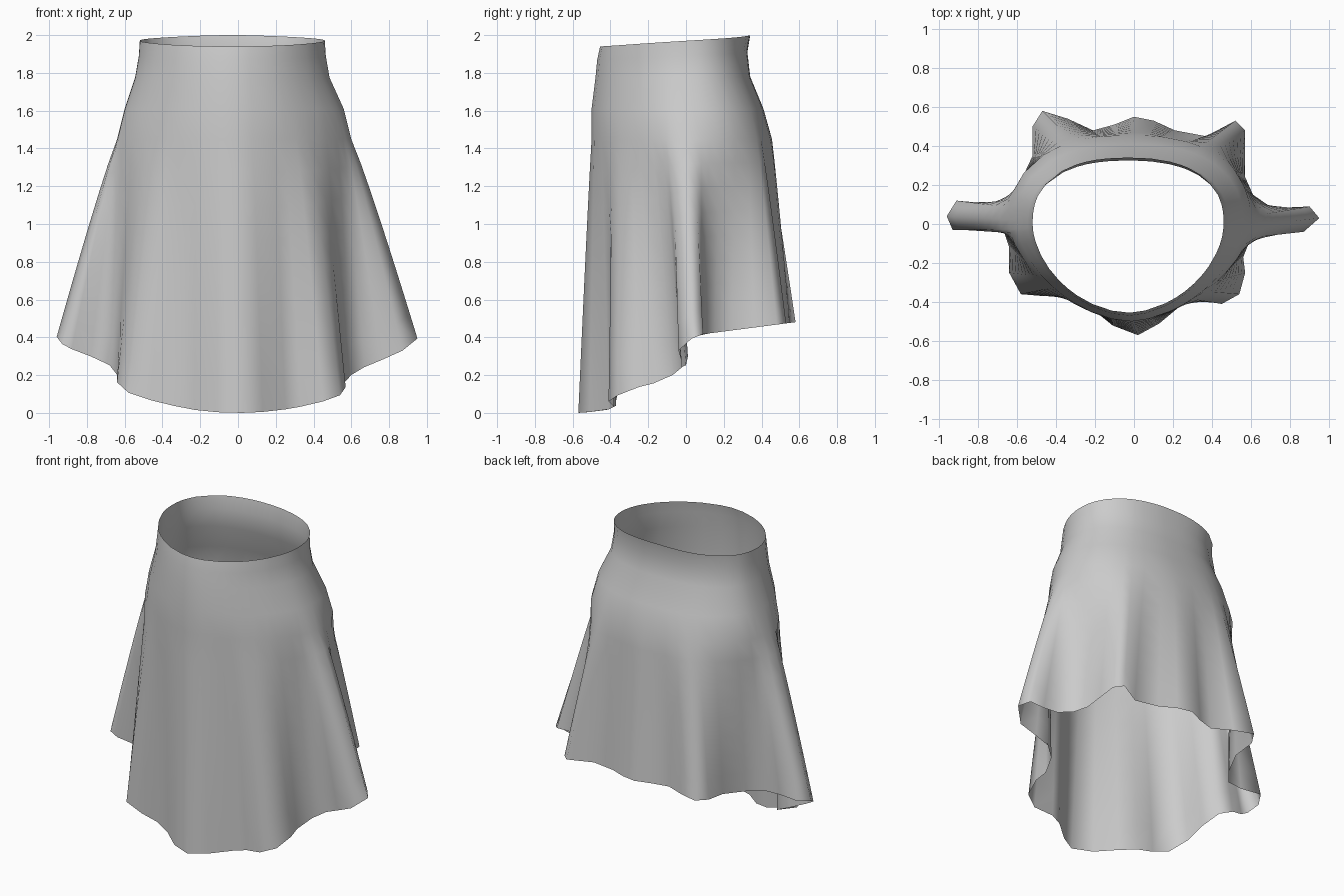
import bpy, bmesh
from math import atan2, cos, sin, pi, hypot

if "Cube" in bpy.data.objects:
    bpy.data.objects.remove(bpy.data.objects["Cube"])

# Hem outline seen from above, anticlockwise from the front centre
HEM = [(0.02, -.57), (.13, -.51), (.25, -.41), (.33, -.38), (.45, -.41), (.54, -.36),
       (.57, -.25), (.56, -.17), (.60, -.07), (.67, -.02), (.76, -.025), (.87, -.04),
       (.95, .03), (.90, .09), (.79, .085), (.69, .095), (.61, .15), (.57, .24), (.57, .36),
       (.57, .48), (.52, .53), (.37, .45), (.21, .48), (.10, .53), (0, .55), (-.10, .51),
       (-.21, .48), (-.34, .54), (-.47, .58), (-.52, .50), (-.52, .35), (-.59, .20),
       (-.66, .11), (-.77, .10), (-.91, .12), (-.96, .04), (-.93, -.03), (-.88, -.03),
       (-.78, .01), (-.68, .0), (-.64, -.12), (-.64, -.25), (-.58, -.36), (-.46, -.37),
       (-.34, -.37), (-.23, -.42), (-.11, -.52)]
N = len(HEM)


def hem_z(x, y):
    # dipped front, short back, step inside the side folds
    if y < 0.05:
        return 0.3 * x * x + 0.3 * max(0, y + 0.38)
    return 0.405 + 0.13 * y


# Angle of each vertical strand: half polar angle, half arc length
arc = [0.0]
for i in range(N):
    p, q = HEM[i], HEM[(i + 1) % N]
    arc.append(arc[-1] + hypot(q[0] - p[0], q[1] - p[1]))
angles = []
for i, (x, y) in enumerate(HEM):
    polar = (atan2(y, x) + pi / 2) % (2 * pi)
    angles.append(0.5 * (polar + 2 * pi * arc[i] / arc[-1]) - pi / 2)


def body_ring(cx, a, front, back, nf, nb, zf, zb):
    ring = []
    for t in angles:
        c, s = cos(t), sin(t)
        n, b = (nf, front) if s < 0 else (nb, back)
        r = ((abs(c) / a) ** n + (abs(s) / b) ** n) ** (-1 / n)
        ring.append((cx + r * c, r * s, zf + (zb - zf) * (0.5 + 0.5 * s)))
    return ring


# Fitted waist and hips
rings = [body_ring(-.03, .49, .455, .34, 1.8, 2.4, 1.94, 2.0),
         body_ring(-.03, .495, .47, .325, 1.8, 2.4, 1.87, 1.91),
         body_ring(-.03, .515, .48, .34, 1.75, 2.4, 1.77, 1.78),
         body_ring(-.02, .58, .50, .41, 1.7, 2.4, 1.61, 1.61),
         body_ring(-.02, .62, .50, .455, 1.65, 2.4, 1.45, 1.45)]

# Flared lower part, folds opening down to the hem
hip = rings[-1]
STEPS = 8
for k in range(1, STEPS + 1):
    t = k / STEPS
    w = t ** 0.92
    rings.append([(h[0] + (x - h[0]) * w, h[1] + (y - h[1]) * w,
                   h[2] + (hem_z(x, y) - h[2]) * t)
                  for h, (x, y) in zip(hip, HEM)])

bm = bmesh.new()
rows = [[bm.verts.new(p) for p in ring] for ring in rings]
for up, lo in zip(rows, rows[1:]):
    for i in range(N):
        j = (i + 1) % N
        bm.faces.new((up[i], lo[i], lo[j], up[j]))
for f in bm.faces:
    f.smooth = True
mesh = bpy.data.meshes.new("skirt")
bm.to_mesh(mesh)
bm.free()
skirt = bpy.data.objects.new("skirt", mesh)
bpy.context.collection.objects.link(skirt)
